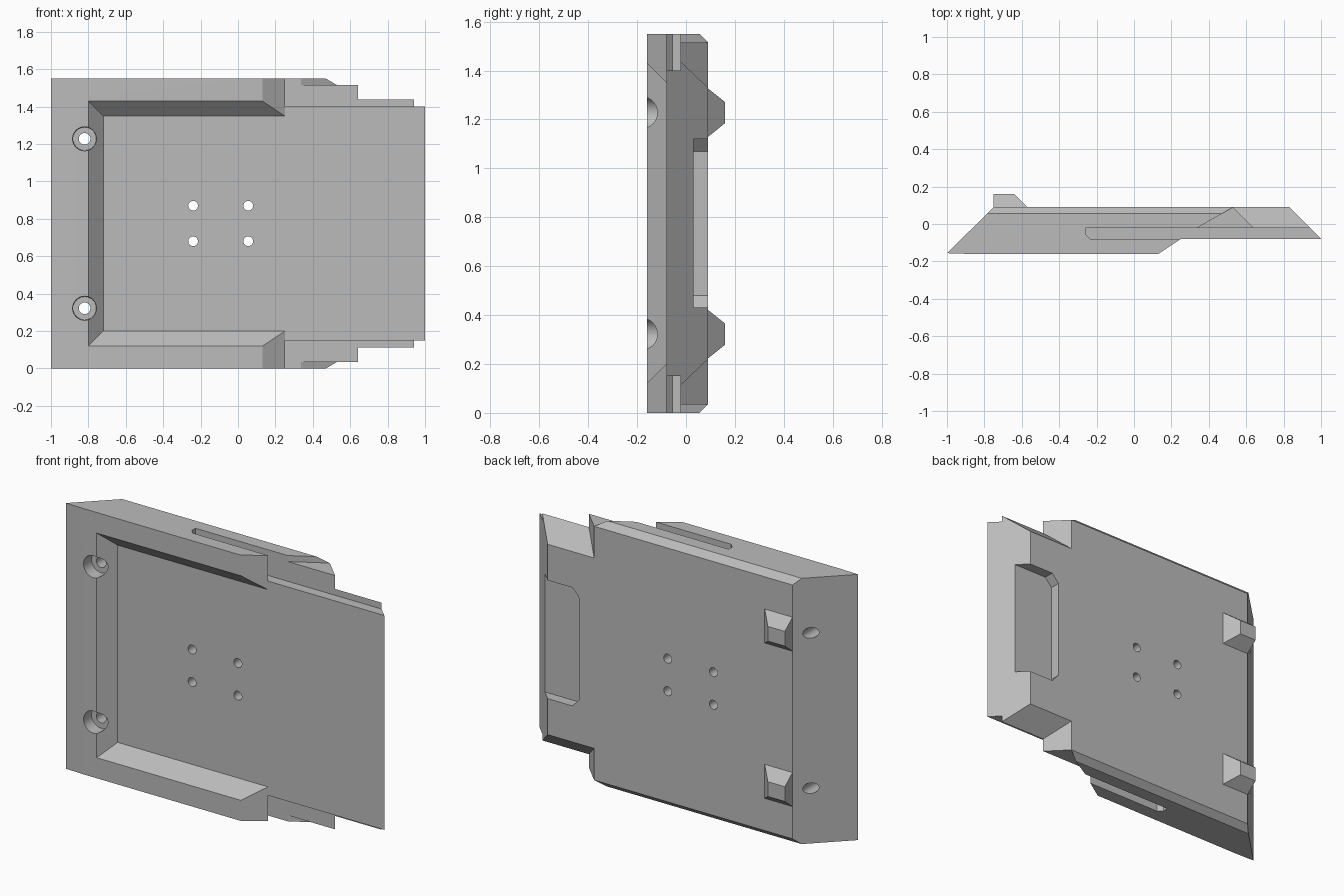
import bpy, bmesh, math

old = bpy.data.objects.get("Cube")
if old:
    bpy.data.objects.remove(old, do_unlink=True)

HEIGHT = 1.55
GREY = (0.5, 0.5, 0.5, 1)
mat = bpy.data.materials.new("plain_grey")
mat.use_nodes = True
mat.diffuse_color = GREY
mat.node_tree.nodes["Principled BSDF"].inputs["Base Color"].default_value = GREY


def loft(name, ring_a, ring_b):
    """Closed solid between two rings with equal point counts."""
    bm = bmesh.new()
    a = [bm.verts.new(p) for p in ring_a]
    b = [bm.verts.new(p) for p in ring_b]
    bm.faces.new(a)
    bm.faces.new(b[::-1])
    for i in range(len(a)):
        j = (i + 1) % len(a)
        bm.faces.new((a[i], b[i], b[j], a[j]))
    bmesh.ops.recalc_face_normals(bm, faces=bm.faces)
    mesh = bpy.data.meshes.new(name)
    bm.to_mesh(mesh)
    bm.free()
    mesh.materials.append(mat)
    obj = bpy.data.objects.new(name, mesh)
    bpy.context.collection.objects.link(obj)
    return obj


def circle(x, y, z, r, n=32):
    return [(x + r * math.cos(math.tau * i / n), y, z + r * math.sin(math.tau * i / n))
            for i in range(n)]


def rect(x0, x1, y, z0, z1):
    return [(x0, y, z0), (x1, y, z0), (x1, y, z1), (x0, y, z1)]


def cut(cutter):
    """Subtract a cutter from the body and discard it."""
    mod = body.modifiers.new("cut", 'BOOLEAN')
    mod.operation = 'DIFFERENCE'
    mod.solver = 'EXACT'
    mod.object = cutter
    cutter.hide_render = True
    bpy.context.view_layer.objects.active = body
    bpy.ops.object.modifier_apply(modifier=mod.name)
    bpy.data.objects.remove(cutter, do_unlink=True)


def cut_sides(outline, floor):
    """Cut an xy outline from floor(y) outward, on the top and bottom edges."""
    low = [(x, y, floor(y)) for x, y in outline]
    high = [(x, y, HEIGHT + 0.2) for x, y in outline]
    flip = lambda ring: [(x, y, HEIGHT - z) for x, y, z in ring]
    cut(loft("side_cutter", low, high))
    cut(loft("side_cutter", flip(low), flip(high)))


# Main plate with slanted ends and thick front rim
profile = [(-1, -0.156), (-0.88, -0.16), (0.13, -0.16), (0.25, -0.08),
           (1, -0.08), (0.83, 0.09), (-0.75, 0.09)]
body = loft("mounting_plate", [(x, y, 0) for x, y in profile],
            [(x, y, HEIGHT) for x, y in profile])

# Front recess with sloping walls, open at one end
cut(loft("recess_cutter", rect(-0.72, 0.25, -0.08, 0.2, 1.35),
         rect(-0.88, 0.6, -0.24, 0.04, 1.51)))

# Side grooves behind the rim
cut_sides([(-0.26, -0.022), (-0.26, -0.055), (-0.235, -0.08), (0.25, -0.08),
           (0.4, -0.18), (2, -0.18), (2, -0.022)], lambda y: 1.4)
# Slanted ends of the outer side flanges
cut_sides([(0.305, -0.04), (0.599, 0.13), (2, 0.13), (2, -0.04)], lambda y: 1.515)
# Dovetail notches narrowing the tongue
cut_sides([(0.66, -0.04), (0.49, 0.13), (2, 0.13), (2, -0.04)],
          lambda y: 1.416 - 0.955 * y)
# Chamfers along the back edges
cut_sides([(-2, 0.04), (2, 0.04), (2, 0.13), (-2, 0.13)], lambda y: 1.605 - y)

# Back pocket in the tongue, with clipped corners
pocket = [(2, 0.43), (0.67, 0.43), (0.625, 0.48), (0.625, 1.07), (0.67, 1.12), (2, 1.12)]
cut(loft("pocket_cutter", [(x, 0.03, z) for x, z in pocket],
         [(x, 0.3, z) for x, z in pocket]))

# Counterbored mounting holes and locating pegs
for i, z in enumerate((0.322, 1.228)):
    cut(loft("bore_cutter", circle(-0.82, -0.2, z, 0.066), circle(-0.82, -0.09, z, 0.062)))
    cut(loft("hole_cutter", circle(-0.82, -0.3, z, 0.031), circle(-0.82, 0.3, z, 0.031)))
    loft(f"locating_peg_{i + 1}", rect(-0.75, -0.57, 0.089, z - 0.1, z + 0.1),
         rect(-0.75, -0.64, 0.16, z - 0.043, z + 0.043))

# Four small through holes
for x in (-0.24, 0.055):
    for z in (0.68, 0.87):
        cut(loft("hole_cutter", circle(x, -0.3, z, 0.026, 24), circle(x, 0.3, z, 0.026, 24)))

# Smooth the bores, keep the edges crisp
bpy.ops.object.select_all(action='DESELECT')
body.select_set(True)
bpy.context.view_layer.objects.active = body
bpy.ops.object.shade_smooth_by_angle(angle=math.radians(25))
